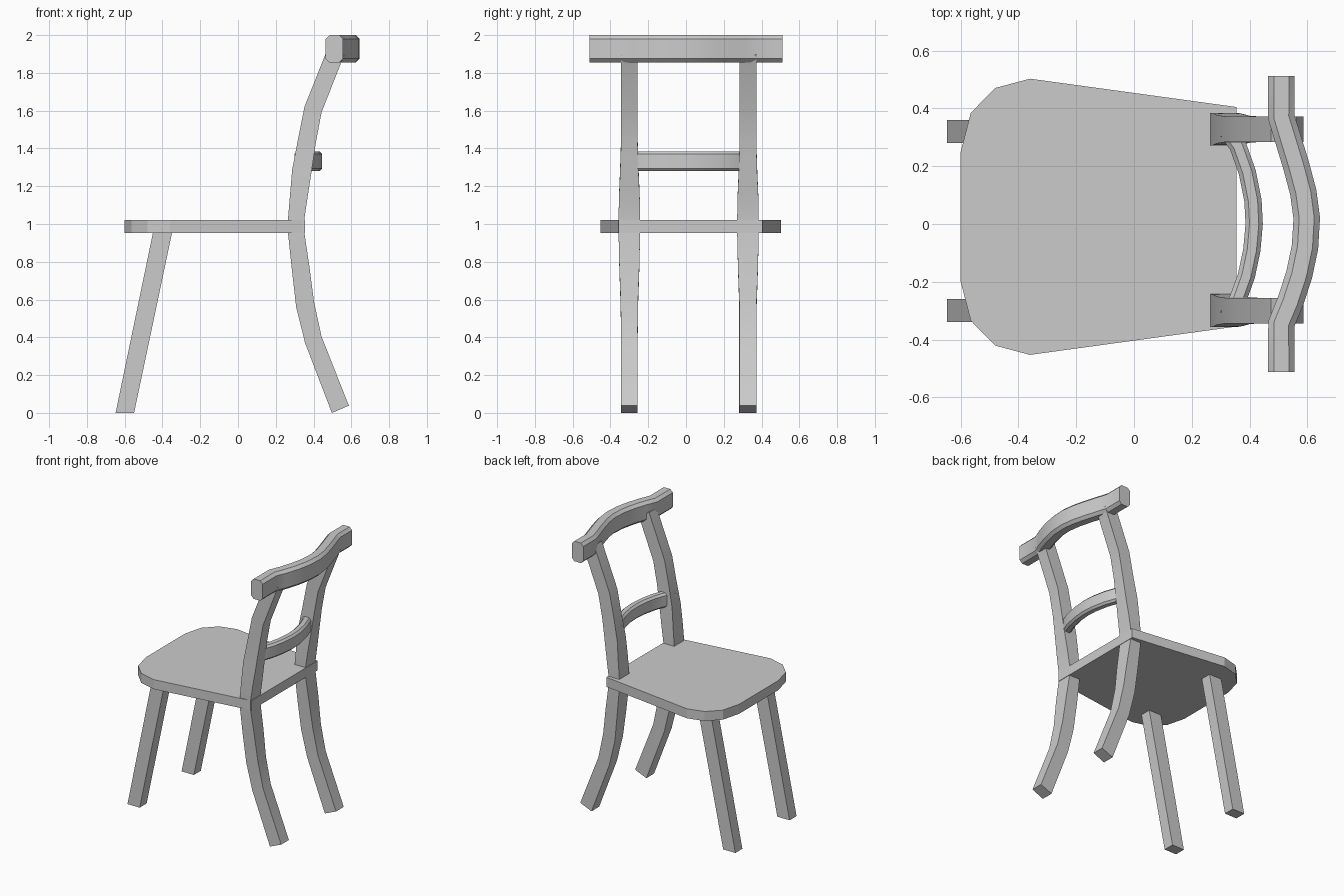
import bpy, bmesh
from mathutils import Vector

if "Cube" in bpy.data.objects:
    bpy.data.objects.remove(bpy.data.objects["Cube"])


def loft(name, rings, smooth=True):
    """Skin a list of equal-sized point rings and cap both ends."""
    bm = bmesh.new()
    loops = [[bm.verts.new(p) for p in ring] for ring in rings]
    n = len(loops[0])
    for a, b in zip(loops, loops[1:]):
        for i in range(n):
            j = (i + 1) % n
            bm.faces.new((a[i], a[j], b[j], b[i]))
    bm.faces.new(loops[0])
    bm.faces.new(loops[-1])
    bmesh.ops.recalc_face_normals(bm, faces=bm.faces)
    mesh = bpy.data.meshes.new(name)
    bm.to_mesh(mesh)
    bm.free()
    ob = bpy.data.objects.new(name, mesh)
    bpy.context.collection.objects.link(ob)
    if smooth:
        bpy.ops.object.select_all(action='DESELECT')
        ob.select_set(True)
        bpy.context.view_layer.objects.active = ob
        bpy.ops.object.shade_smooth_by_angle(angle=0.5)
    return ob


def rail(name, path, width, z0, z1, c):
    """Sweep a chamfered section along a horizontal (x, y) path."""
    w = width / 2
    section = [(-w, z0 + c), (-w + c, z0), (w - c, z0), (w, z0 + c),
               (w, z1 - c), (w - c, z1), (-w + c, z1), (-w, z1 - c)]
    pts = [Vector(p) for p in path]
    rings = []
    for i, p in enumerate(pts):
        before = (p - pts[i - 1]).normalized() if i else None
        after = (pts[i + 1] - p).normalized() if i < len(pts) - 1 else None
        t = ((before or after) + (after or before)).normalized()
        normal = Vector((t.y, -t.x))
        rings.append([(p.x + normal.x * s, p.y + normal.y * s, z) for s, z in section])
    return loft(name, rings)


# seat: tapered slab with a rounded front
half = [(0.355, 0.38), (-0.36, 0.478), (-0.48, 0.446), (-0.565, 0.36), (-0.6, 0.225)]
outline = [(x, 0.025 + y) for x, y in half] + [(x, 0.025 - y) for x, y in reversed(half)]
loft("seat", [[(x, y, z) for x, y in outline] for z in (0.953, 1.022)], smooth=False)

# straight slanted front legs
for side, y0, y1 in (("left", 0.28, 0.36), ("right", -0.34, -0.26)):
    loft("front_leg_" + side,
         [[(x0, y0, z), (x1, y0, z), (x1, y1, z), (x0, y1, z)]
          for x0, x1, z in ((-0.648, -0.55, 0.0), (-0.449, -0.348, 0.96))], smooth=False)

# curved back legs running up into the backrest posts:
# front edge (x, z), rear edge (x, z), swelling of the width
profile = [((0.497, 0.0), (0.587, 0.038), 0.0), ((0.355, 0.37), (0.442, 0.405), 0.0),
           ((0.308, 0.56), (0.402, 0.59), 0.002), ((0.285, 0.76), (0.378, 0.775), 0.009),
           ((0.265, 0.95), (0.352, 0.95), 0.013), ((0.265, 1.03), (0.352, 1.03), 0.013),
           ((0.275, 1.15), (0.368, 1.14), 0.011), ((0.287, 1.29), (0.388, 1.27), 0.005),
           ((0.318, 1.45), (0.412, 1.43), 0.0), ((0.352, 1.62), (0.442, 1.59), 0.0),
           ((0.475, 1.93), (0.562, 1.895), 0.0)]
for side, y0, y1 in (("left", 0.284, 0.372), ("right", -0.344, -0.256)):
    loft("back_leg_" + side,
         [[(a[0], y0 - s, a[1]), (b[0], y0 - s, b[1]),
           (b[0], y1 + s, b[1]), (a[0], y1 + s, a[1])] for a, b, s in profile])

# bowed top rail with straight ends
rail("top_rail",
     [(0.51, 0.512), (0.51, 0.37), (0.53, 0.305), (0.562, 0.2), (0.586, 0.11), (0.598, 0.02),
      (0.592, -0.08), (0.572, -0.175), (0.541, -0.27), (0.51, -0.345), (0.51, -0.512)],
     0.092, 1.855, 2.0, 0.02)

# bowed middle rail
rail("middle_rail",
     [(0.325, 0.32), (0.36, 0.27), (0.392, 0.18), (0.412, 0.08), (0.416, 0.0),
      (0.408, -0.09), (0.389, -0.18), (0.36, -0.26), (0.325, -0.32)],
     0.06, 1.28, 1.385, 0.014)
